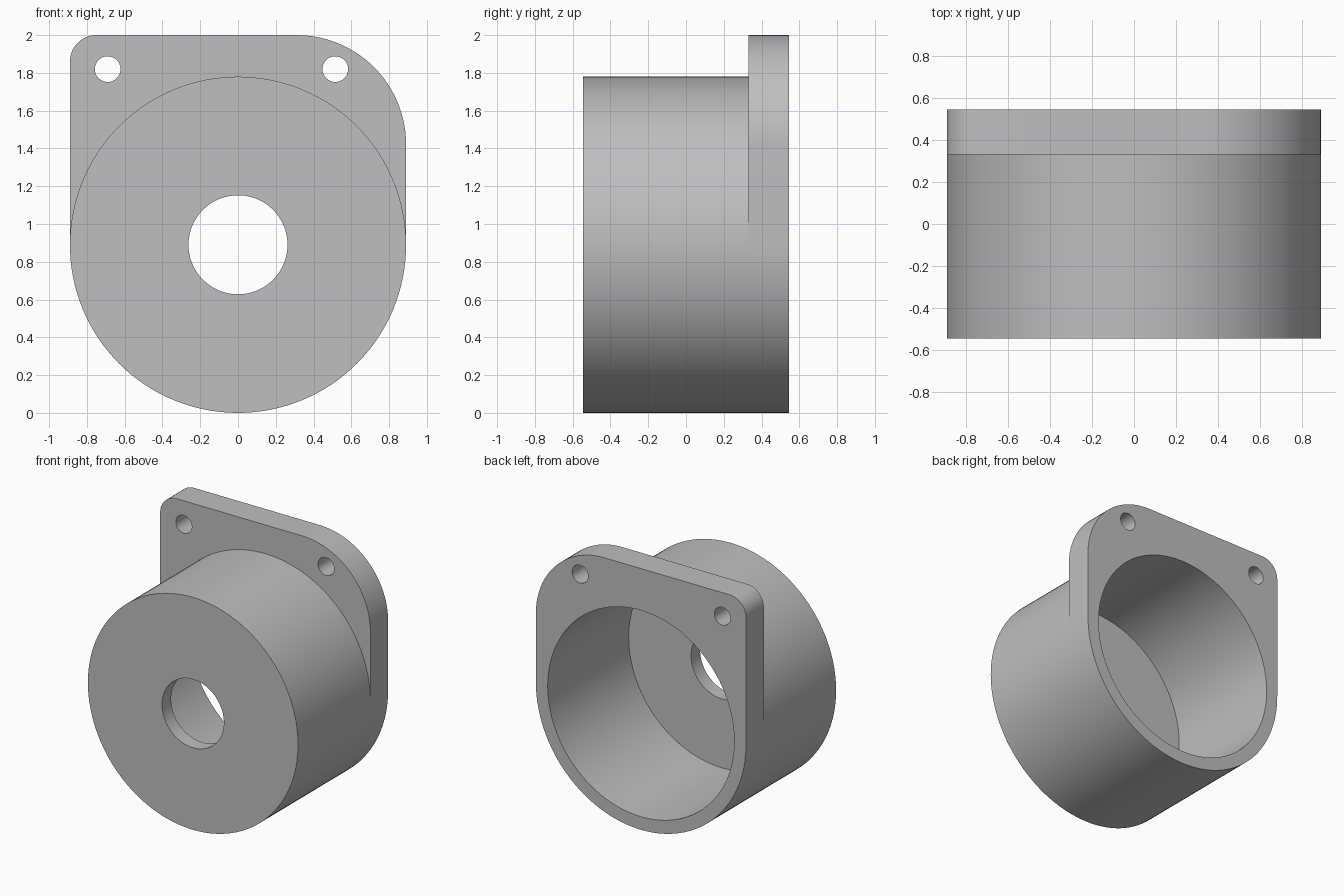
import bpy, bmesh
from math import sin, cos, pi

cube = bpy.data.objects.get("Cube")
if cube:
    bpy.data.objects.remove(cube)

R = 0.89                                # outer radius, also the axis height
FRONT, BACK, FLANGE = -0.545, 0.545, 0.33
FLOOR = FRONT + 0.11                    # inner side of the front wall
TOP = 2.0

grey = bpy.data.materials.new("plain grey")
grey.use_nodes = True
colour = (0.52, 0.52, 0.52, 1)
grey.diffuse_color = colour
grey.node_tree.nodes["Principled BSDF"].inputs["Base Color"].default_value = colour


def arc(cx, cz, r, start, end, n):
    return [(cx + r * cos(start + (end - start) * i / n),
             cz + r * sin(start + (end - start) * i / n)) for i in range(n + 1)]


def circle(cx, cz, r, n=128):
    return arc(cx, cz, r, 0, 2 * pi, n)[:-1]


def prism(name, outline, y0, y1):
    """Extrude an x-z outline from y0 to y1."""
    bm = bmesh.new()
    face = bm.faces.new([bm.verts.new((x, y0, z)) for x, z in outline])
    made = bmesh.ops.extrude_face_region(bm, geom=[face])["geom"]
    moved = [v for v in made if isinstance(v, bmesh.types.BMVert)]
    bmesh.ops.translate(bm, verts=moved, vec=(0, y1 - y0, 0))
    bmesh.ops.recalc_face_normals(bm, faces=bm.faces)
    mesh = bpy.data.meshes.new(name)
    bm.to_mesh(mesh)
    bm.free()
    mesh.materials.append(grey)
    obj = bpy.data.objects.new(name, mesh)
    bpy.context.collection.objects.link(obj)
    return obj


def combine(target, tool, operation):
    """Apply an exact boolean and discard the tool."""
    mod = target.modifiers.new(tool.name, 'BOOLEAN')
    mod.operation, mod.solver, mod.object = operation, 'EXACT', tool
    bpy.context.view_layer.objects.active = target
    bpy.ops.object.modifier_apply(modifier=mod.name)
    bpy.data.objects.remove(tool)


# Round cup with a rear flange: half-round below, unequal rounded corners above
housing = prism("housing", circle(0, R, R), FRONT, FLANGE)
small, large = 0.14, 0.58
outline = (arc(0, R, R, pi, 2 * pi, 64)
           + arc(R - large, TOP - large, large, 0, pi / 2, 32)
           + arc(small - R, TOP - small, small, pi / 2, pi, 16))
combine(housing, prism("flange", outline, FLANGE, BACK), 'UNION')

# Wide rear bore, front shaft hole and two screw holes
combine(housing, prism("bore", circle(0, R, 0.79), FLOOR, BACK + 0.1), 'DIFFERENCE')
combine(housing, prism("shaft_hole", circle(0, R, 0.262, 96), FRONT - 0.1, FLOOR + 0.1), 'DIFFERENCE')
for x in (-0.69, 0.515):
    combine(housing, prism("screw_hole", circle(x, 1.82, 0.068, 48), FLANGE - 0.1, BACK + 0.1), 'DIFFERENCE')

# Smooth curved walls, crisp rims
bpy.ops.object.select_all(action='DESELECT')
housing.select_set(True)
bpy.context.view_layer.objects.active = housing
bpy.ops.object.shade_smooth_by_angle(angle=pi / 6)
